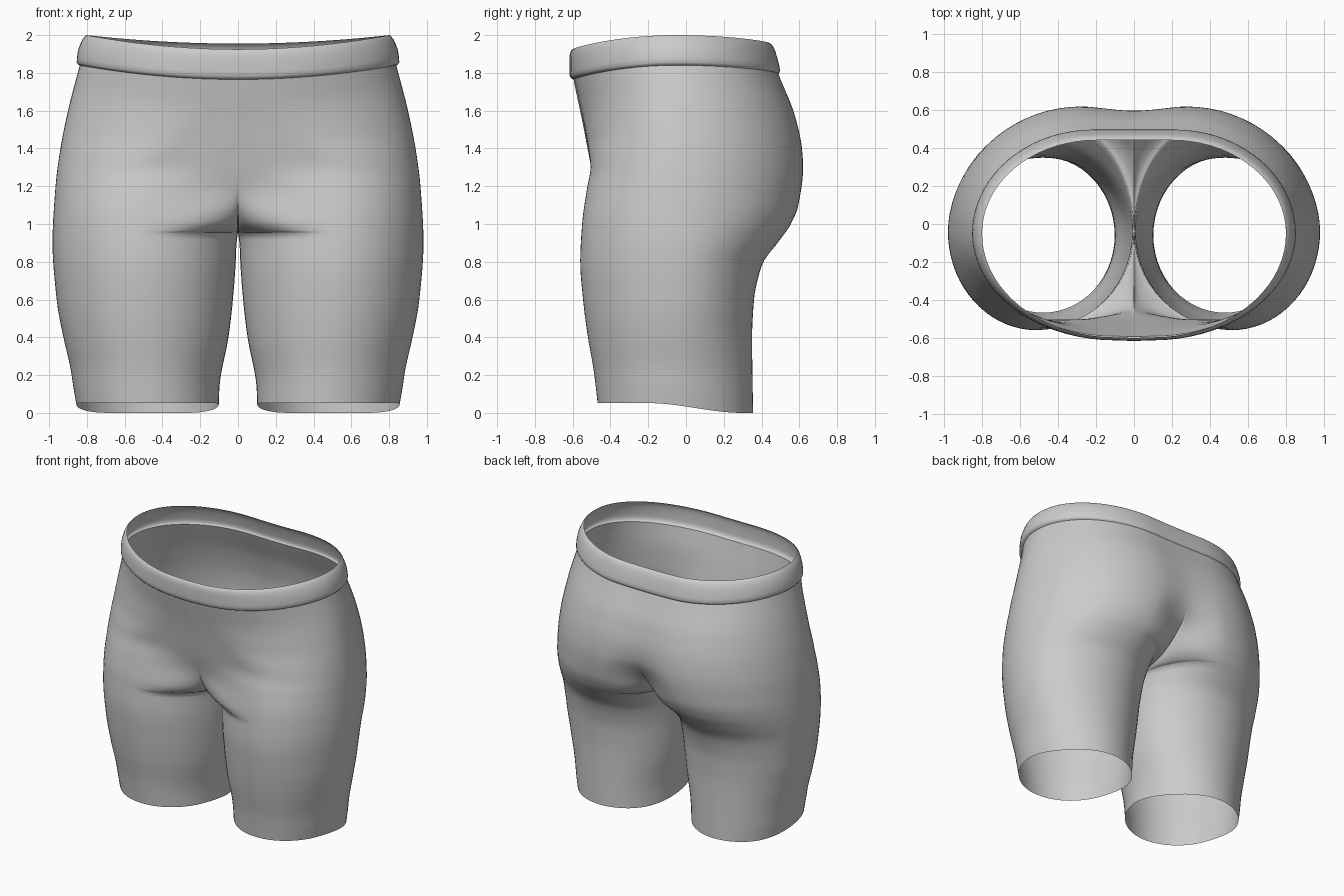
import bpy, bmesh, math

if "Cube" in bpy.data.objects:
    bpy.data.objects.remove(bpy.data.objects["Cube"])

# Outline curves as (height, value) pairs, for the right-hand half
OUTER_X = [(0, .855), (.1, .872), (.2, .885), (.4, .925), (.6, .96), (.9, .982), (1.2, .966),
           (1.4, .94), (1.6, .9), (1.84, .838)]
INNER_X = [(0, .102), (.1, .098), (.4, .05), (.6, .027), (.8, .012), (.9, .008), (.955, 0), (2, 0)]
SIDE_Y = [(0, -.06), (.955, -.04), (1.84, -.05)]
FRONT_Y = [(0, -.468), (.2, -.49), (.4, -.52), (.6, -.545), (.8, -.56), (1, -.55), (1.2, -.522),
           (1.3, -.505), (1.4, -.515), (1.6, -.545), (1.84, -.592)]
BACK_Y = [(0, .355), (.4, .35), (.6, .36), (.7, .378), (.8, .41), (.9, .485), (1, .555), (1.1, .595),
          (1.3, .62), (1.4, .615), (1.6, .577), (1.84, .488)]
FRONT_X = [(0, .48), (.6, .51), (1, .52), (1.3, .45), (1.5, .25), (1.75, .1), (2, .1)]
BACK_X = [(0, .48), (.6, .48), (.8, .45), (1, .36), (1.3, .28), (1.6, .24), (2, .2)]
# Centre seam, front and back, rising from the crotch
SEAM_F = [(.955, -.04), (.96, -.12), (.975, -.21), (1, -.3), (1.05, -.39), (1.1, -.435),
          (1.2, -.475), (1.3, -.5), (1.4, -.518), (1.6, -.55), (1.84, -.595)]
SEAM_B = [(.955, -.04), (.96, .07), (.975, .16), (1, .25), (1.05, .36), (1.1, .44), (1.2, .54),
          (1.3, .588), (1.4, .598), (1.6, .57), (1.84, .488)]


def curve(pts, z):
    """Smooth interpolation without overshoot."""
    if z <= pts[0][0]:
        return pts[0][1]
    if z >= pts[-1][0]:
        return pts[-1][1]
    s = [(b[1] - a[1]) / (b[0] - a[0]) for a, b in zip(pts, pts[1:])]
    i = max(k for k in range(len(s)) if pts[k][0] <= z)

    def tangent(k):
        if k == 0:
            return s[0]
        if k == len(s):
            return s[-1]
        p, q = s[k - 1], s[k]
        return 0 if p * q <= 0 else 2 * p * q / (p + q)
    h = pts[i + 1][0] - pts[i][0]
    t = (z - pts[i][0]) / h
    return ((1 + 2 * t) * (1 - t) ** 2 * pts[i][1] + t * (1 - t) ** 2 * h * tangent(i)
            + t * t * (3 - 2 * t) * pts[i + 1][1] + t * t * (t - 1) * h * tangent(i + 1))


def smooth(a, b, v):
    t = min(1, max(0, (v - a) / (b - a)))
    return t * t * (3 - 2 * t)


def section(z, grow=(0, 0, 0), n=14):
    """Half outline at height z; grow = extra size at the side, front and back."""
    xo = curve(OUTER_X, z) + grow[0]
    xi, ym = curve(INNER_X, z), curve(SIDE_Y, z)
    leg = z <= .955
    k = smooth(.99, 1.25, z)

    def half(y, xm, y_in, steps_in, steps_out):
        y_in = ym if leg else y_in
        pts = []
        for i in range(steps_in, 0, -1):
            a = math.pi / 2 * i / steps_in
            u = math.sin(a)
            g = (1 - k) * (1 - math.cos(a)) + k * u * u * (3 - 2 * u)
            pts.append((xm + (xi - xm) * u, y + (y_in - y) * g))
        for i in range(steps_out + 1):
            a = math.pi / 2 * i / steps_out
            pts.append((xm + (xo - xm) * math.sin(a), ym + (y - ym) * math.cos(a)))
        return pts
    front = half(curve(FRONT_Y, z) - grow[1], curve(FRONT_X, z), curve(SEAM_F, z) - grow[1], n, n + 4)
    back = half(curve(BACK_Y, z) + grow[2], curve(BACK_X, z), curve(SEAM_B, z) + grow[2], n, n + 4)
    ring = []
    for x, y in front + back[-2::-1]:
        dip = (.075 if y < ym else .045) * (1 - min(1, x / xo) ** 2) * smooth(1.2, 1.84, z)
        hem = .052 * (1 - smooth(-.2, .3, y)) * (1 - smooth(0, .5, z))
        ring.append((x, y, z - dip + hem))
    return ring


def loft(name, rings):
    bm = bmesh.new()
    rows = [[bm.verts.new(p) for p in r] for r in rings]
    for a, b in zip(rows, rows[1:]):
        for j in range(len(a) - 1):
            bm.faces.new((a[j], a[j + 1], b[j + 1], b[j]))
    bmesh.ops.remove_doubles(bm, verts=bm.verts, dist=1e-5)
    for f in bm.faces:
        f.smooth = True
    me = bpy.data.meshes.new(name)
    bm.to_mesh(me)
    bm.free()
    ob = bpy.data.objects.new(name, me)
    bpy.context.collection.objects.link(ob)
    m = ob.modifiers.new("mirror", 'MIRROR')
    m.merge_threshold = .0005
    return ob


# Legs, seat and front in one garment surface
levels = [.955 * i / 26 for i in range(27)]
levels += [.955 + .245 * (i / 14) ** 2 for i in range(1, 15)]
levels += [1.2 + .64 * i / 18 for i in range(1, 19)]
loft("shorts_body", [section(z) for z in levels])

# Raised waistband, narrowing towards its top edge
band = [(1.84, 0, 0, 0), (1.846, .01, .012, .006), (1.856, .016, .02, .01), (1.88, .015, .022, .006),
        (1.92, .009, .022, -.004), (1.95, -.002, .022, -.013), (1.975, -.013, .02, -.022),
        (1.992, -.026, .014, -.034), (2.0, -.036, .006, -.046)]
loft("waistband", [section(z, g) for z, *g in band])
